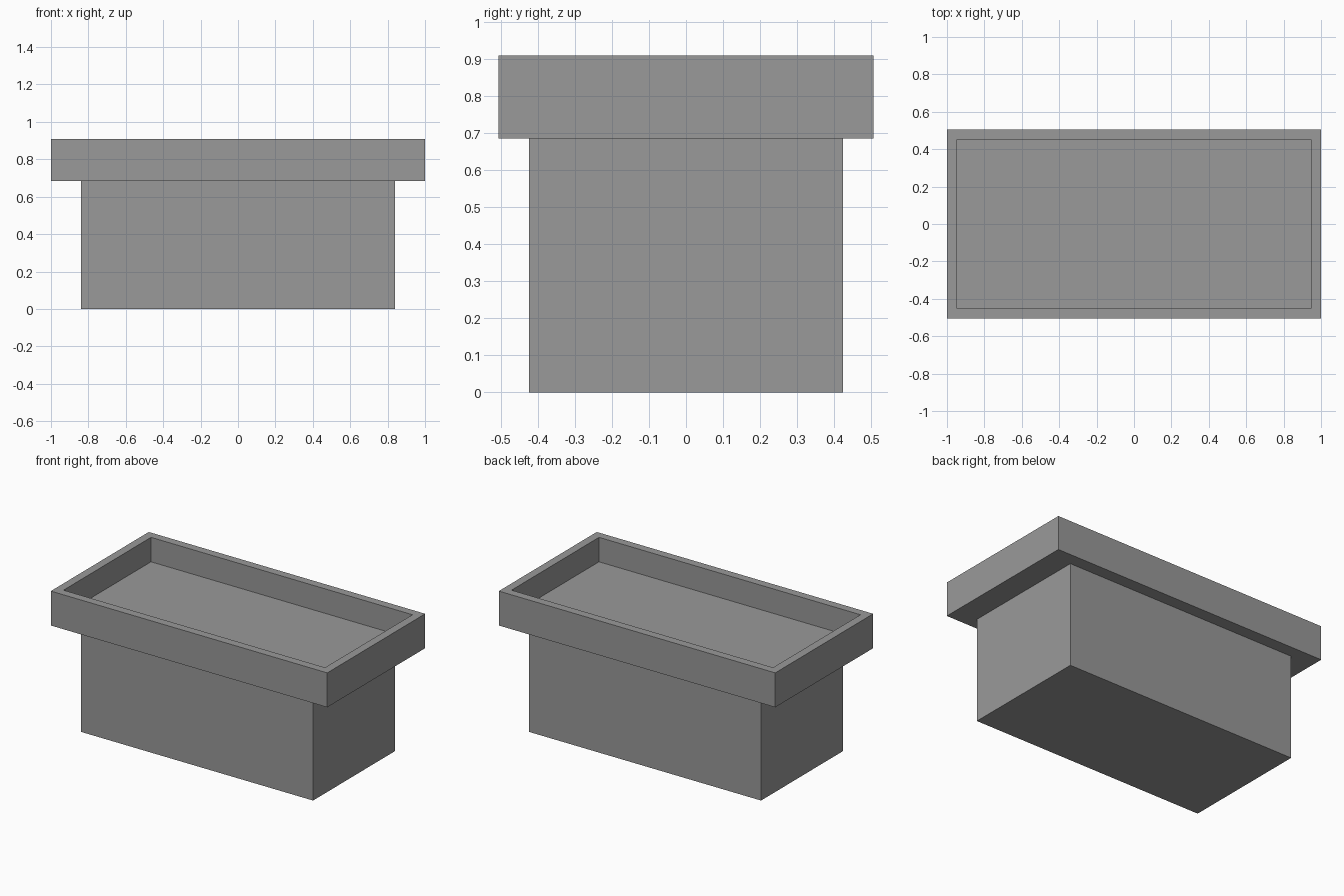
import bpy
import bmesh
from mathutils import Matrix

if "Cube" in bpy.data.objects:
    bpy.data.objects.remove(bpy.data.objects["Cube"])

grey = bpy.data.materials.new("stone_grey")
grey.diffuse_color = (0.32, 0.32, 0.32, 1.0)
grey.use_nodes = True
grey.node_tree.nodes["Principled BSDF"].inputs["Base Color"].default_value = grey.diffuse_color


def box(name, half_x, half_y, z0, z1):
    """Flat-shaded box centred on x and y, returned with its bmesh."""
    bm = bmesh.new()
    bmesh.ops.create_cube(bm, size=1.0, matrix=Matrix.Translation((0, 0, (z0 + z1) / 2))
                          @ Matrix.Diagonal((2 * half_x, 2 * half_y, z1 - z0, 1)))
    mesh = bpy.data.meshes.new(name)
    mesh.materials.append(grey)
    obj = bpy.data.objects.new(name, mesh)
    bpy.context.collection.objects.link(obj)
    return obj, bm


def finish(obj, bm):
    bm.to_mesh(obj.data)
    bm.free()


# Planter body
finish(*box("planter_body", 0.84, 0.424, 0.0, 0.684))

# Overhanging rim with a recessed tray: inset the top face, then sink it
rim, bm = box("planter_rim", 1.0, 0.506, 0.684, 0.909)
top = max(bm.faces, key=lambda f: f.calc_center_median().z)
bmesh.ops.inset_region(bm, faces=[top], thickness=0.054, use_even_offset=True)
floor = bmesh.ops.extrude_discrete_faces(bm, faces=[top])["faces"][0]
bmesh.ops.translate(bm, verts=floor.verts, vec=(0, 0, -0.16))
finish(rim, bm)
